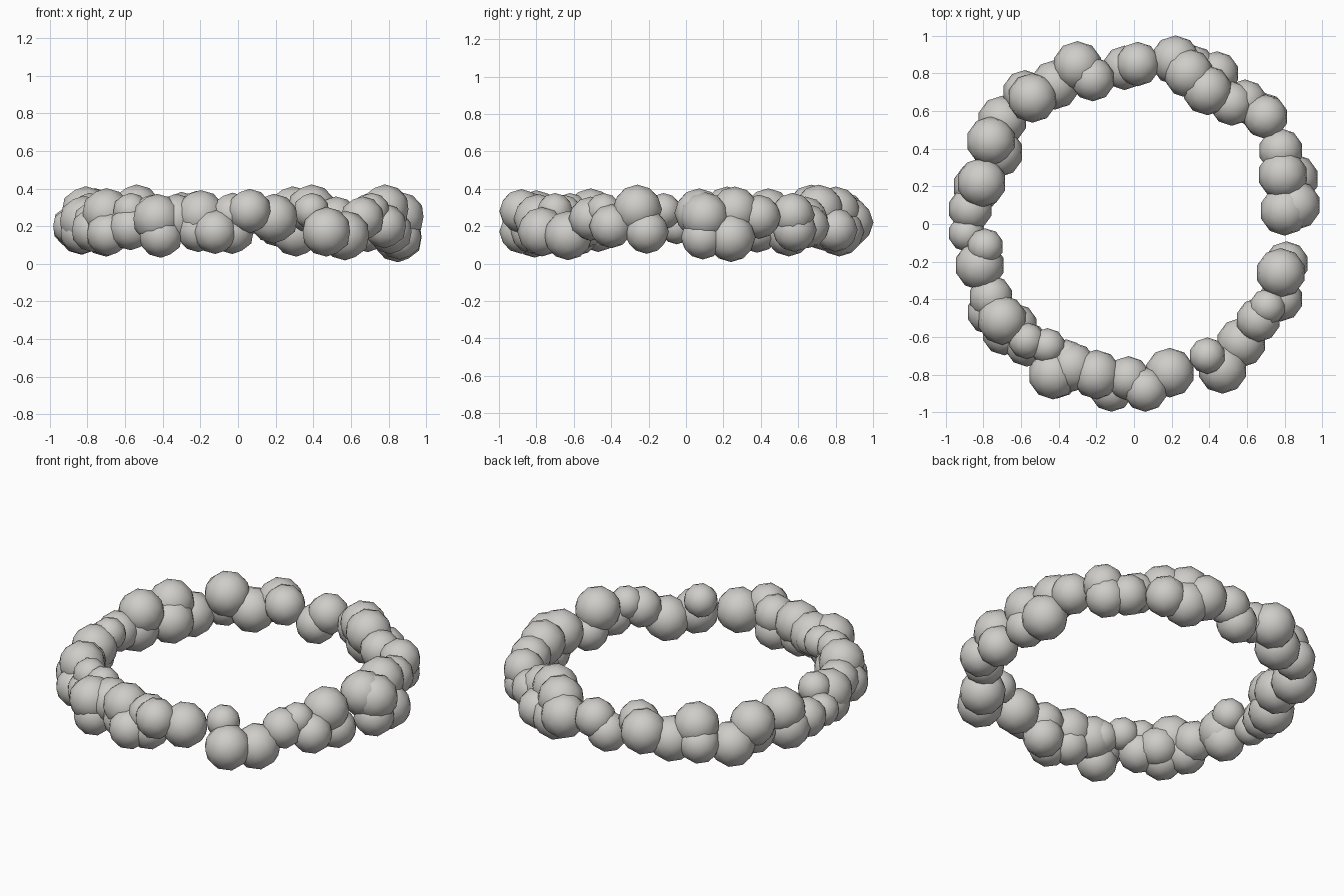
import bpy
import bmesh
from mathutils import Vector

# Remove the default cube only
default_cube = bpy.data.objects.get("Cube")
if default_cube:
    bpy.data.objects.remove(default_cube, do_unlink=True)

# One warm grey stone colour
stone = bpy.data.materials.new("warm_grey_stone")
stone.use_nodes = True
colour = (0.62, 0.61, 0.58, 1.0)
stone.diffuse_color = colour
shader = stone.node_tree.nodes["Principled BSDF"]
shader.inputs["Base Color"].default_value = colour

# Stone centres in hundredths of a unit, running round the ring, by size
large = [
    (78, -26, 29), (57, -63, 15), (47, -77, 17), (19, -79, 24),
    (-20, -80, 26), (-33, -76, 24), (-43, -80, 24), (-70, -51, 27),
    (-82, -22, 23), (-81, 22, 28), (-83, 20, 18), (-72, 38, 19),
    (-76, 44, 27), (-70, 55, 17), (-54, 67, 29), (-42, 74, 20),
    (-30, 84, 25), (22, 87, 22), (29, 80, 28), (31, 82, 17),
    (39, 71, 29), (79, 26, 28), (85, 24, 14), (80, 7, 27), (86, 10, 25),
]
medium = [
    (81, -21, 17), (78, -40, 20), (66, -51, 24), (6, -88, 28),
    (-3, -82, 26), (-3, -82, 17), (-12, -88, 17), (-21, -81, 18),
    (-41, -81, 15), (-57, -64, 19), (-63, -54, 20), (-69, -58, 16),
    (-76, -39, 22), (-77, -47, 18), (-83, -21, 17), (-87, 8, 20),
    (-58, 70, 20), (-22, 77, 27), (-5, 83, 18), (2, 85, 25),
    (44, 80, 18), (52, 64, 24), (59, 65, 20), (70, 57, 26),
    (69, 58, 18), (78, 39, 25), (86, 9, 14),
]
small = [
    (71, -44, 28), (39, -70, 28), (-46, -65, 27), (-36, -71, 24),
    (-57, -62, 28), (-79, -12, 28), (-89, -5, 20),
]


def stone_mesh(name, radius):
    """Make a smooth-shaded low-poly ball shared by all stones of one size."""
    mesh = bpy.data.meshes.new(name)
    bm = bmesh.new()
    bmesh.ops.create_icosphere(bm, subdivisions=2, radius=radius)
    for face in bm.faces:
        face.smooth = True
    bm.to_mesh(mesh)
    bm.free()
    mesh.materials.append(stone)
    return mesh


def place_stones(name, radius, centres):
    """Set one size of stone at each of its centres."""
    mesh = stone_mesh(name, radius)
    for number, centre in enumerate(centres, start=1):
        ball = bpy.data.objects.new(f"{name}_{number}", mesh)
        ball.location = Vector(centre) / 100
        bpy.context.scene.collection.objects.link(ball)


# Ring of overlapping stones
place_stones("large_stone", 0.132, large)
place_stones("medium_stone", 0.118, medium)
place_stones("small_stone", 0.097, small)
